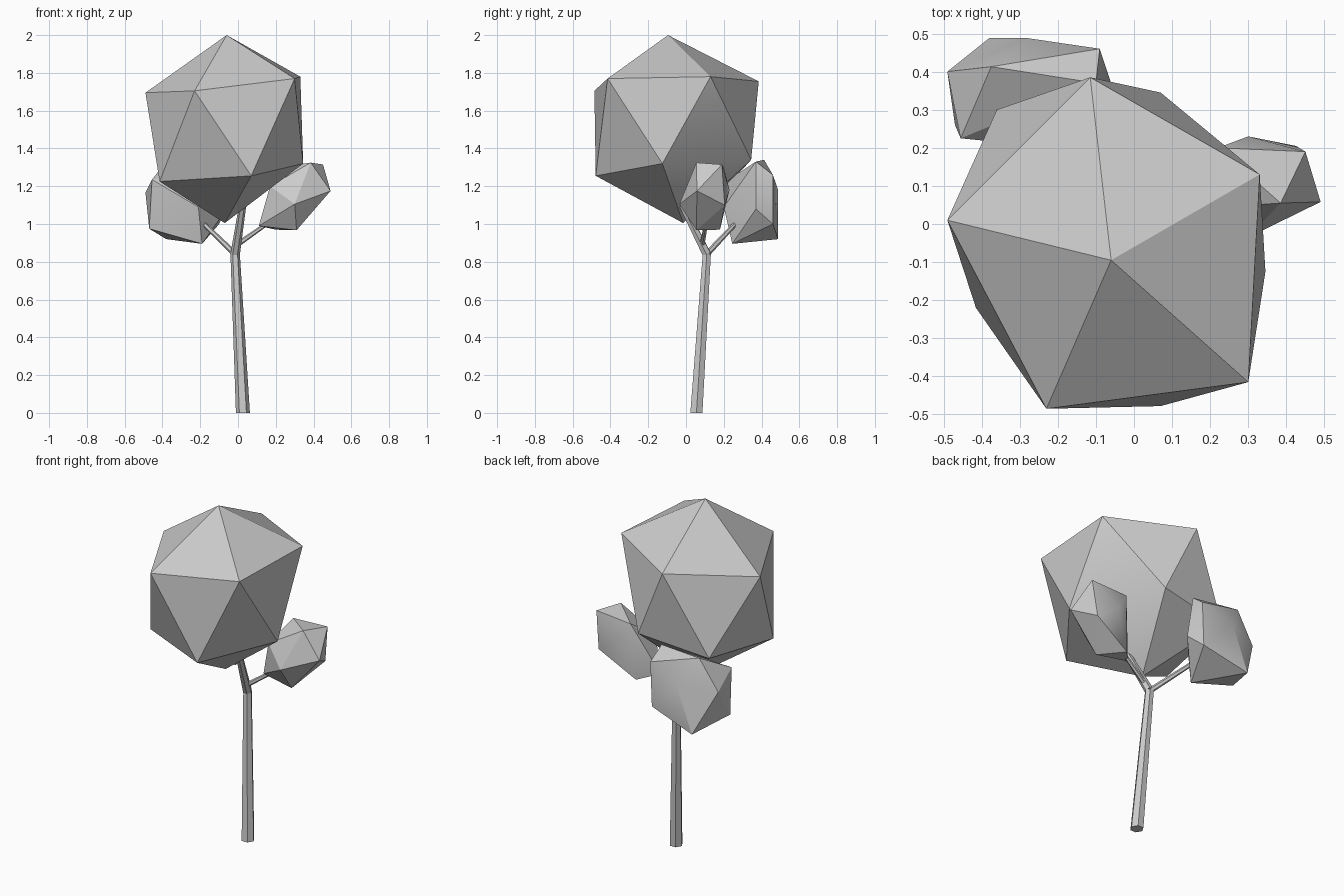
import bpy
import bmesh
import math
from mathutils import Vector

default_cube = bpy.data.objects.get("Cube")
if default_cube:
    bpy.data.objects.remove(default_cube, do_unlink=True)

# One plain grey for the whole tree
grey = bpy.data.materials.new("light_grey")
grey.use_nodes = True
colour = (0.6, 0.6, 0.6, 1)
grey.diffuse_color = colour
grey.node_tree.nodes["Principled BSDF"].inputs["Base Color"].default_value = colour


def finish(name, bm):
    """Turn a bmesh into a named object, smooth only across shallow edges."""
    bmesh.ops.recalc_face_normals(bm, faces=bm.faces[:])
    mesh = bpy.data.meshes.new(name)
    bm.to_mesh(mesh)
    bm.free()
    mesh.materials.append(grey)
    obj = bpy.data.objects.new(name, mesh)
    bpy.context.scene.collection.objects.link(obj)
    bpy.ops.object.select_all(action="DESELECT")
    obj.select_set(True)
    bpy.context.view_layer.objects.active = obj
    bpy.ops.object.shade_smooth_by_angle(angle=math.radians(30))
    return obj


def crown(name, corners):
    """Irregular twelve-cornered leaf mass: the hull of its corners."""
    bm = bmesh.new()
    for corner in corners:
        bm.verts.new(corner)
    bmesh.ops.convex_hull(bm, input=bm.verts[:])
    loose = [v for v in bm.verts if not v.link_faces]
    bmesh.ops.delete(bm, geom=loose, context="VERTS")
    finish(name, bm)


def limb(name, start, end, start_radius, end_radius, sides=6):
    """Straight tapered limb with level, capped ends."""
    start, end = Vector(start), Vector(end)
    bm = bmesh.new()
    direction = (end - start).normalized()
    # The trunk is cut level with the ground, branches square to their run
    axis = Vector((0, 0, 1)) if start.z == 0 else direction
    across = Vector((0, 1, 0)).cross(axis).normalized()
    depth = axis.cross(across)
    rings = []
    for centre, radius in ((start, start_radius), (end, end_radius)):
        ring = []
        for i in range(sides):
            angle = math.tau * i / sides
            offset = across * math.cos(angle) + depth * math.sin(angle)
            ring.append(bm.verts.new(centre + offset * radius))
        rings.append(ring)
        bm.faces.new(ring)
    low, high = rings
    for i in range(sides):
        j = (i + 1) % sides
        bm.faces.new((low[i], low[j], high[j], high[i]))
    finish(name, bm)


# Trunk and its three branches
fork = (-.015, .11, .84)
limb("trunk", (.026, .055, 0), fork, .037, .025)
limb("main_branch", fork, (.04, -.07, 1.2), .025, .017)
limb("right_branch", (-.005, .085, .89), (.18, .11, 1.02), .014, .01)
limb("left_branch", fork, (-.18, .26, 1), .016, .012)

# Large crown: top, upper ring, lower ring, bottom
crown("large_crown", [
    (-.06, -.095, 2),
    (-.115, .385, 1.755), (.33, .13, 1.78), (.3, -.415, 1.77),
    (-.23, -.485, 1.705), (-.49, .01, 1.695),
    (-.415, -.22, 1.225), (.07, -.478, 1.255), (.345, -.125, 1.32),
    (.07, .345, 1.34), (-.36, .3, 1.29),
    (-.07, -.015, 1.005),
])

# Small crown at the back: upper, middle, lower corners
crown("back_crown", [
    (-.375, .413, 1.34), (-.1, .37, 1.33), (-.455, .225, 1.235),
    (-.09, .46, 1.26), (-.49, .4, 1.165), (-.28, .488, 1.18),
    (-.21, .2, 1.09), (-.06, .37, 1.08), (-.1, .46, 1),
    (-.47, .26, .975), (-.38, .488, .92), (-.19, .245, .895),
])

# Small crown at the side: upper, middle, lower corners
crown("side_crown", [
    (.385, .055, 1.325), (.45, .19, 1.315), (.22, .2, 1.3),
    (.17, .04, 1.2), (.49, .058, 1.175), (.3, .23, 1.18),
    (.3, -.035, 1.105), (.425, .205, 1.1),
    (.11, .08, .99), (.2, .18, .97), (.31, .055, .967),
])
